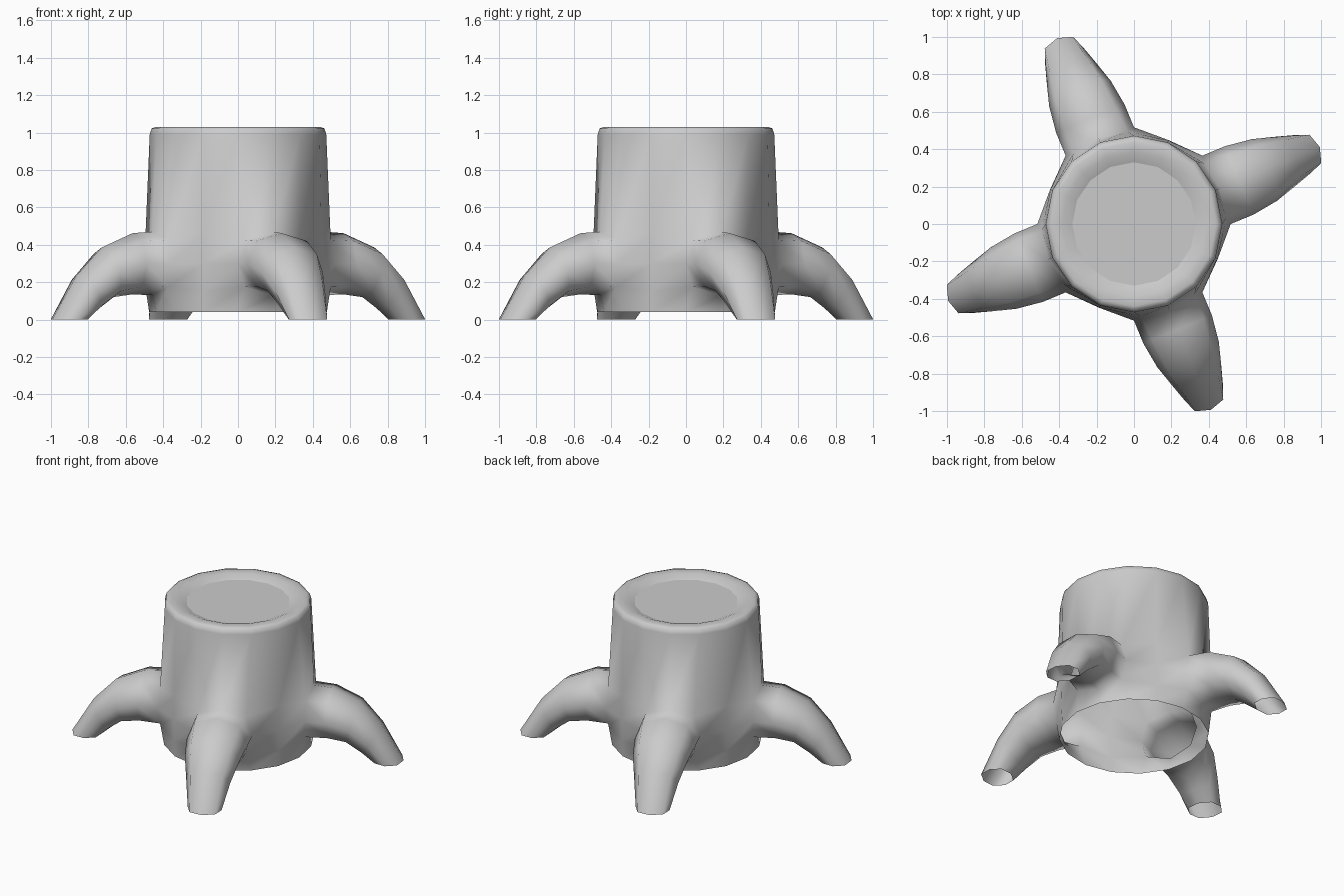
import bpy, bmesh, math

if "Cube" in bpy.data.objects:
    bpy.data.objects.remove(bpy.data.objects["Cube"])

SIDES = 16
STEP = 2 * math.pi / SIDES


def finish(name, bm):
    for f in bm.faces:
        f.smooth = True
    mesh = bpy.data.meshes.new(name)
    bm.to_mesh(mesh)
    bm.free()
    obj = bpy.data.objects.new(name, mesh)
    bpy.context.collection.objects.link(obj)
    return obj


def polar(r, a, z):
    return (r * math.cos(a), r * math.sin(a), z)


def bridge(bm, a, b):
    n = len(a)
    for k in range(n):
        bm.faces.new((a[k], a[(k + 1) % n], b[(k + 1) % n], b[k]))


# Trunk profile (radius, height): open bottom, rounded rim, lip down to the cut
profile = [(.475, .04), (.482, .15), (.485, .30), (.482, .46), (.472, .99),
           (.462, 1.022), (.44, 1.03), (.385, 1.026), (.33, 1.004)]

bm = bmesh.new()
grid = []
for row, (r, z) in enumerate(profile):
    ring = []
    for i in range(SIDES):
        rr, a, zz = r, i * STEP, z
        kind = i % 4                      # 1 = root centre, 0 / 2 = root sides
        if row in (1, 2, 3):
            side = {0: 1, 2: -1}.get(kind, 0)
            if side and row == 2:
                rr = .517                 # flare beside each root
            elif side:
                rr = .497                 # round off the corners of the opening
                a += side * math.radians(4)
                zz += .025 if row == 1 else -.035
            elif kind == 1:
                rr, zz = .495, (.13, .30, .47)[row - 1]
        ring.append(bm.verts.new(polar(rr, a, zz)))
    grid.append(ring)

# Trunk wall, leaving a 2 x 2 opening at each root
for row in range(len(profile) - 1):
    for i in range(SIDES):
        if row in (1, 2) and i % 4 in (0, 1):
            continue
        j = (i + 1) % SIDES
        bm.faces.new((grid[row][i], grid[row][j], grid[row + 1][j], grid[row + 1][i]))

# Root sections: top (r, z), bottom (r, z), half width
sections = [((.61, .462), (.61, .135), .198),
            ((.79, .385), (.72, .12), .178),
            ((.935, .235), (.81, .055), .143),
            ((1.075, 0), (.88, 0), .11)]

# Four hollow roots, bridged out from the openings
for c in range(1, SIDES, 4):
    ca, sa = math.cos(c * STEP), math.sin(c * STEP)
    order = [(2, 1), (3, 1), (3, 0), (3, -1), (2, -1), (1, -1), (1, 0), (1, 1)]
    prev = [grid[row][(c + d) % SIDES] for row, d in order]
    for (tr, tz), (br, bz), w in sections:
        ring = []
        for k in range(8):
            u, v = math.cos(k * math.pi / 4), math.sin(k * math.pi / 4)
            if k % 2:
                u, v = u * 1.05, v * 1.05
            r = (tr + br) / 2 + v * (tr - br) / 2
            z = (tz + bz) / 2 + v * (tz - bz) / 2
            t = u * w
            ring.append(bm.verts.new((r * ca - t * sa, r * sa + t * ca, z)))
        bridge(bm, prev, ring)
        prev = ring

bmesh.ops.delete(bm, geom=[v for v in bm.verts if not v.link_faces], context='VERTS')
finish("stump_with_roots", bm)

# Flat cut surface set just below the rim
bm = bmesh.new()
bm.faces.new([bm.verts.new(polar(.33, i * STEP, 1.004)) for i in range(SIDES)])
finish("cut_top", bm)
